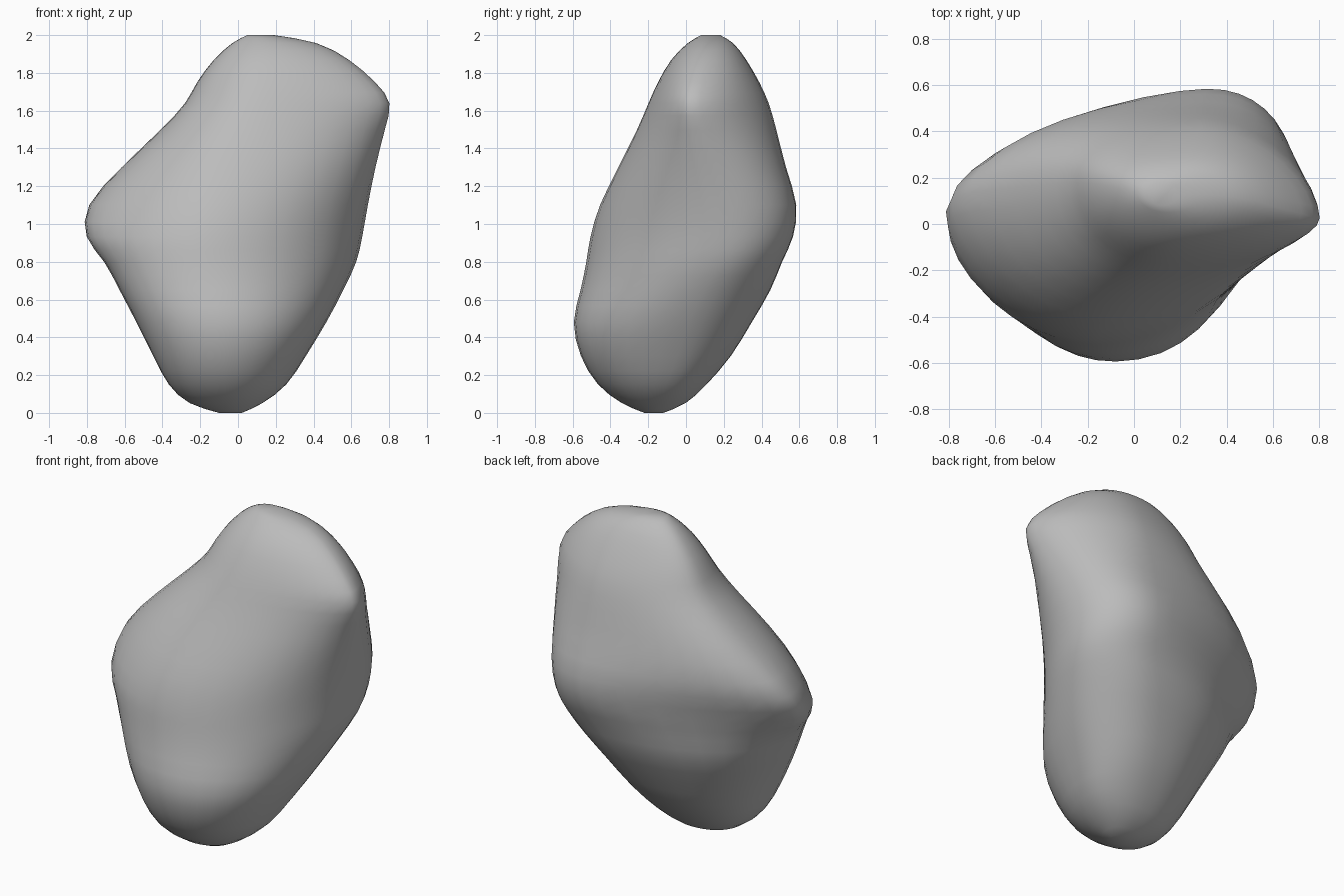
import bpy
import bmesh
import math

cube = bpy.data.objects.get("Cube")
if cube:
    bpy.data.objects.remove(cube, do_unlink=True)

SEGMENTS = 9  # points per quarter of a ring
TIP = 1.64  # height of the pointed upper left corner
SHOULDER = 1.02  # height of the blunt right corner
BASE = .35  # height of the rounded lower end

# Cross-sections, bottom to top: height, then the (x, y) of the outermost
# point on the right, front, left and back
SECTIONS = [
    (0, -.1, -.17, -.05, -.22, .02, -.17, -.04, -.12),
    (.05, -.26, -.19, -.06, -.34, .13, -.14, -.03, 0),
    (.15, -.37, -.2, -.07, -.47, .26, -.1, 0, .11),
    (.3, -.45, -.19, -.08, -.56, .36, -.04, .05, .24),
    (.48, -.54, -.16, -.08, -.6, .47, .02, .12, .35),
    (.65, -.63, -.12, -.11, -.56, .56, .1, .2, .45),
    (.8, -.71, -.08, -.14, -.53, .63, .19, .28, .51),
    (.93, -.81, -.01, -.16, -.51, .66, .22, .31, .57),
    (1.1, -.8, .12, -.14, -.46, .69, .19, .32, .59),
    (1.3, -.62, .15, -.05, -.36, .73, .12, .3, .53),
    (1.5, -.41, .17, .05, -.26, .78, .05, .3, .48),
    (1.64, -.28, .18, .11, -.2, .81, .02, .3, .44),
    (1.75, -.22, .18, .15, -.15, .73, .04, .28, .39),
    (1.87, -.13, .17, .17, -.08, .59, .08, .25, .32),
    (1.96, -.03, .15, .17, .01, .42, .12, .2, .25),
    (2, .05, .13, .12, .08, .19, .13, .14, .18),
]


def halfway(a, b, c, d):
    """Smooth midpoint between b and c."""
    return (9 * (b + c) - a - d) / 16


def refine(rows):
    """Insert a smoothly blended section between each pair."""
    result = []
    last = len(rows) - 1
    for i in range(last):
        group = (rows[max(i - 1, 0)], rows[i], rows[i + 1], rows[min(i + 2, last)])
        result += [rows[i], tuple(halfway(*values) for values in zip(*group))]
    return result + [rows[last]]


def near(z, height):
    """Weight that peaks at a height and fades above and below it."""
    return math.exp(-((z - height) / .22) ** 2)


def ring_points(section):
    """Four rounded quarters joining the outermost points of a section."""
    z, rx, ry, fx, fy, lx, ly, bx, by = section
    # Last two values: corner sharpness and direction of travel
    quarters = [
        (rx, ry, fx, fy, .97 + .2 * near(z, SHOULDER), False),
        (lx, ly, fx, fy, 1.04 + .15 * near(z, TIP) - .12 * near(z, BASE), True),
        (lx, ly, bx, by, .93 + .25 * near(z, TIP), False),
        (rx, ry, bx, by, .9 + .47 * near(z, SHOULDER), True),
    ]
    points = []
    for side_x, side_y, end_x, end_y, power, backwards in quarters:
        for step in range(SEGMENTS):
            t = step / SEGMENTS * math.pi / 2
            if backwards:
                t = math.pi / 2 - t
            across = max(math.cos(t), 0) ** power
            along = max(math.sin(t), 0) ** power
            points.append((end_x + (side_x - end_x) * across,
                           side_y + (end_y - side_y) * along, z))
    return points


# Stone colour
stone = bpy.data.materials.new("grey_stone")
stone.use_nodes = True
grey = (.5, .5, .5, 1)
stone.diffuse_color = grey
stone.node_tree.nodes["Principled BSDF"].inputs["Base Color"].default_value = grey

# Boulder body: rings bridged upward and capped at both ends
bm = bmesh.new()
rings = [[bm.verts.new(p) for p in ring_points(s)] for s in refine(SECTIONS)]
for low, high in zip(rings, rings[1:]):
    for i in range(len(low)):
        j = (i + 1) % len(low)
        bm.faces.new((low[i], low[j], high[j], high[i]))
bm.faces.new(reversed(rings[0]))
bm.faces.new(rings[-1])

# Soften the section lines
for _ in range(2):
    bmesh.ops.smooth_vert(bm, verts=[v for ring in rings[1:-1] for v in ring], factor=.3,
                          use_axis_x=True, use_axis_y=True, use_axis_z=True)
bmesh.ops.recalc_face_normals(bm, faces=bm.faces)

mesh = bpy.data.meshes.new("boulder")
bm.to_mesh(mesh)
bm.free()
mesh.materials.append(stone)
boulder = bpy.data.objects.new("boulder", mesh)
bpy.context.collection.objects.link(boulder)
bpy.context.view_layer.objects.active = boulder
boulder.select_set(True)
bpy.ops.object.shade_smooth_by_angle(angle=math.radians(60))
